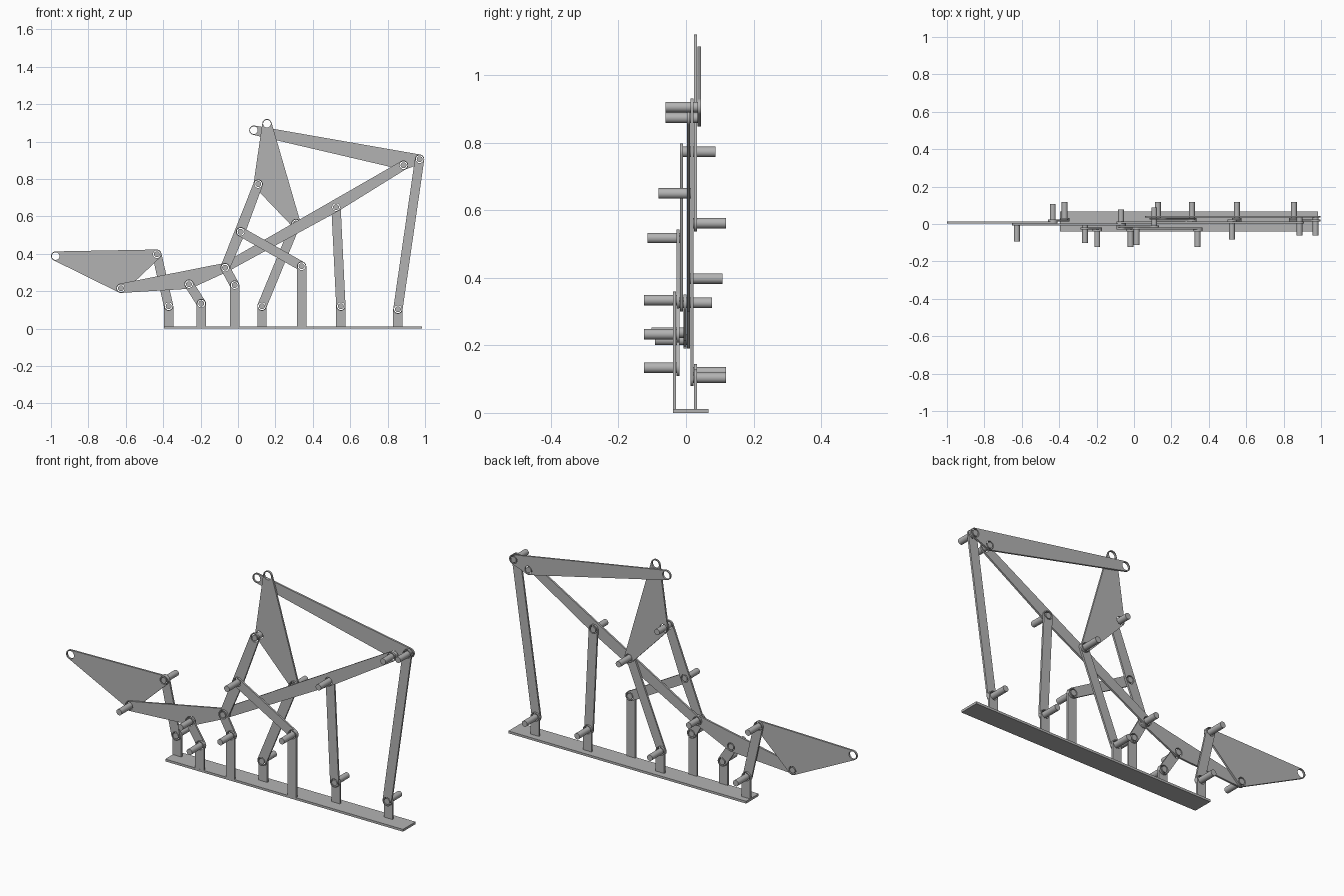
import bpy
from math import sin, cos, pi, radians

if "Cube" in bpy.data.objects:
    bpy.data.objects.remove(bpy.data.objects["Cube"])

GREY = (0.45, 0.45, 0.45, 1)
grey = bpy.data.materials.new("plain grey")
grey.diffuse_color = GREY
grey.use_nodes = True
grey.node_tree.nodes["Principled BSDF"].inputs["Base Color"].default_value = GREY

R, HOLE, PIN = 0.025, 0.0205, 0.0155   # link end, hole and pin radii
THICK, PITCH, FIRST = 0.0098, 0.0104, -0.034
PIN_LENGTH = 0.105

# Joint centres as (x, z)
J = dict(
    tip=(-0.975, 0.388), pan=(-0.434, 0.398), elbow=(-0.626, 0.216),
    rear=(-0.371, 0.12), knee=(-0.262, 0.238), foot=(-0.196, 0.134),
    hub=(-0.069, 0.326), heel=(-0.018, 0.233), cross=(0.014, 0.518),
    neck=(0.108, 0.773), crown=(0.155, 1.096), beak=(0.085, 1.061),
    hip=(0.31, 0.562), mast=(0.34, 0.334), mid=(0.524, 0.65),
    mid_foot=(0.55, 0.12), arm=(0.885, 0.874), far=(0.971, 0.906),
    far_foot=(0.855, 0.104), hip_foot=(0.128, 0.12))


def layer_y(k):
    return FIRST + PITCH * k


def circle(c, r, n=32):
    return [(c[0] + r * cos(2 * pi * i / n), c[1] + r * sin(2 * pi * i / n)) for i in range(n)]


def hull(points):
    def half(seq):
        out = []
        for p in seq:
            while len(out) > 1 and ((out[-1][0] - out[-2][0]) * (p[1] - out[-2][1])
                                    - (out[-1][1] - out[-2][1]) * (p[0] - out[-2][0])) <= 1e-9:
                out.pop()
            out.append(p)
        return out[:-1]
    pts = sorted(points)
    return half(pts) + half(pts[::-1])


def finish(obj):
    obj.data.materials.clear()
    obj.data.materials.append(grey)
    bpy.ops.object.select_all(action='DESELECT')
    obj.select_set(True)
    bpy.context.view_layer.objects.active = obj
    bpy.ops.object.shade_smooth_by_angle(angle=radians(30))


def plate(name, joints, layer, extra=()):
    """Flat plate wrapped around its joints, with a round hole at each."""
    centres = [J[j] for j in joints]
    outline = hull([p for c in centres for p in circle(c, R)] + list(extra))
    curve = bpy.data.curves.new(name, 'CURVE')
    curve.dimensions = '2D'
    curve.fill_mode = 'BOTH'
    curve.extrude = THICK / 2
    for loop in [outline] + [circle(c, HOLE) for c in centres]:
        spline = curve.splines.new('POLY')
        spline.points.add(len(loop) - 1)
        for point, (x, z) in zip(spline.points, loop):
            point.co = (x, z, 0, 1)
        spline.use_cyclic_u = True
    obj = bpy.data.objects.new(name, curve)
    obj.rotation_euler.x = pi / 2
    obj.location.y = layer_y(layer)
    bpy.context.collection.objects.link(obj)
    bpy.ops.object.select_all(action='DESELECT')
    obj.select_set(True)
    bpy.context.view_layer.objects.active = obj
    bpy.ops.object.convert(target='MESH')
    finish(bpy.context.view_layer.objects.active)


def pin(joint, layer, side):
    """Pin starting at the far face of its link and pointing along side * y."""
    x, z = J[joint]
    y = layer_y(layer) + side * (PIN_LENGTH - THICK) / 2
    bpy.ops.mesh.primitive_cylinder_add(vertices=32, radius=PIN, depth=PIN_LENGTH,
                                        location=(x, y, z), rotation=(pi / 2, 0, 0))
    obj = bpy.context.object
    obj.name = joint + "_pin"
    finish(obj)


# Base strip
bpy.ops.mesh.primitive_cube_add(size=1, location=(0.295, 0.0135, 0.006))
base = bpy.context.object
base.name = "base_strip"
base.scale = (1.38, 0.105, 0.012)
finish(base)

# Upright posts, front row and back row
for layer, joints in ((0, ("foot", "heel", "mast")),
                      (6, ("rear", "hip_foot", "mid_foot", "far_foot"))):
    for j in joints:
        x = J[j][0]
        plate(j + "_post", [j], layer, [(x - R, 0.002), (x + R, 0.002)])

# Links and shaped plates, layered from front to back
for name, layer, joints in (
        ("knee_link", 1, ("foot", "knee")),
        ("heel_link", 1, ("heel", "hub")),
        ("cross_link", 1, ("cross", "mast")),
        ("neck_link", 2, ("hub", "cross", "neck")),
        ("lower_arm", 3, ("elbow", "knee", "hub")),
        ("pan_plate", 4, ("tip", "pan", "elbow")),
        ("long_arm", 4, ("hub", "mid", "arm")),
        ("rear_link", 5, ("rear", "pan")),
        ("hip_link", 5, ("hip_foot", "hip")),
        ("middle_link", 5, ("mid_foot", "mid")),
        ("far_link", 5, ("far_foot", "far")),
        ("crown_plate", 6, ("neck", "crown", "hip")),
        ("top_arm", 7, ("beak", "arm", "far"))):
    plate(name, joints, layer)

# Pins towards the front
for joint, layer in (("foot", 1), ("heel", 1), ("mast", 1), ("cross", 2), ("knee", 3),
                     ("elbow", 4), ("mid", 5), ("arm", 7), ("far", 7)):
    pin(joint, layer, -1)

# Pins towards the back
for joint, layer in (("hub", 1), ("neck", 2), ("pan", 4), ("rear", 5), ("hip_foot", 5),
                     ("hip", 5), ("mid_foot", 5), ("far_foot", 5)):
    pin(joint, layer, 1)
